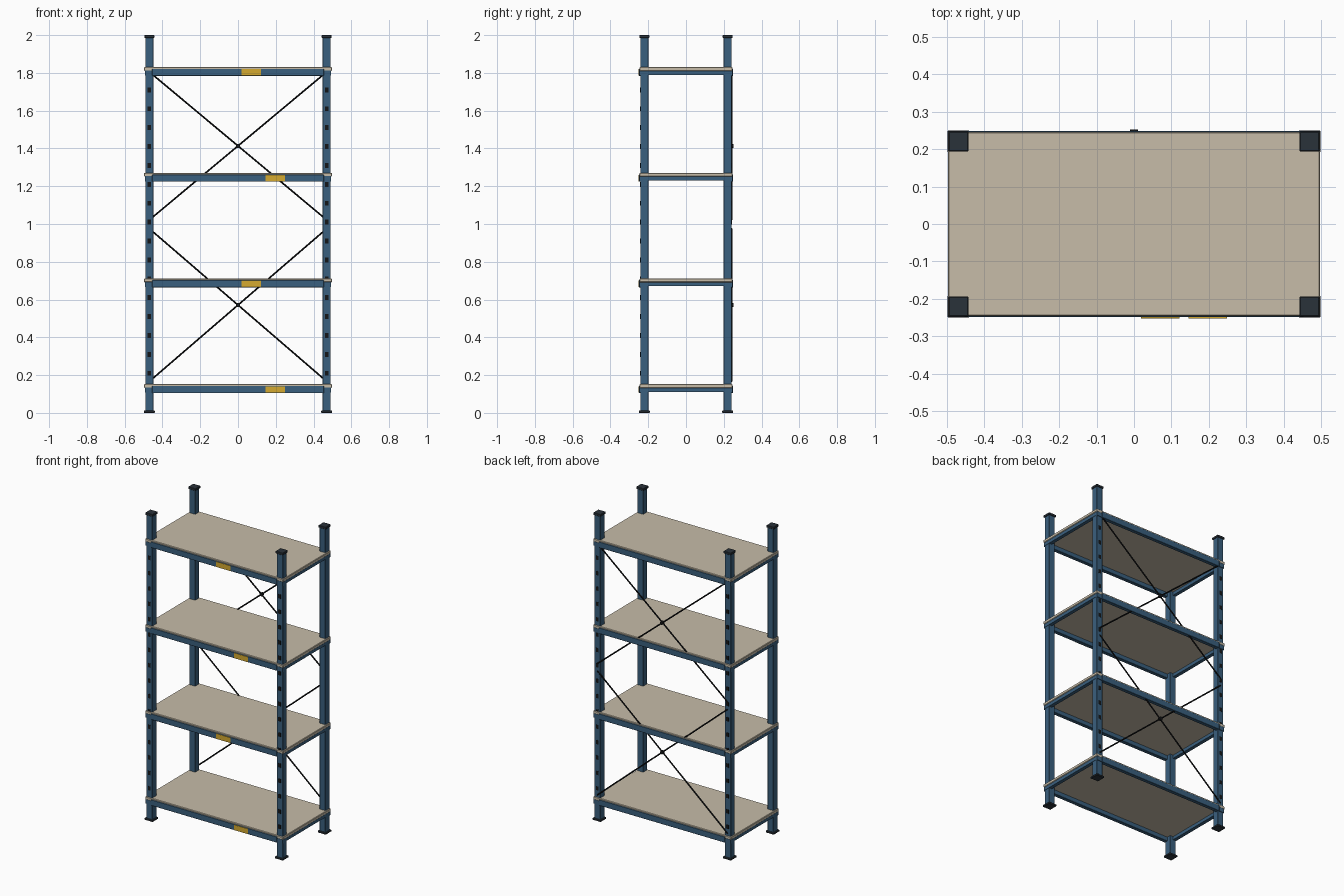
import bpy, bmesh, math
from mathutils import Vector, Matrix

if "Cube" in bpy.data.objects:
    bpy.data.objects.remove(bpy.data.objects["Cube"])


def mat(name, rgb):
    m = bpy.data.materials.new(name)
    m.diffuse_color = (*rgb, 1)
    m.use_nodes = True
    m.node_tree.nodes["Principled BSDF"].inputs["Base Color"].default_value = m.diffuse_color
    return m


BLUE = mat("blue steel", (0.042, 0.117, 0.21))
BEIGE = mat("beige board", (0.57, 0.505, 0.395))
YELLOW = mat("yellow label", (0.66, 0.40, 0.03))
DARK = mat("dark plastic", (0.023, 0.032, 0.042))
BLACK = mat("black metal", (0.007, 0.008, 0.009))


def finish(name, bm, material):
    me = bpy.data.meshes.new(name)
    bm.to_mesh(me)
    bm.free()
    me.materials.append(material)
    ob = bpy.data.objects.new(name, me)
    bpy.context.collection.objects.link(ob)
    return ob


def add_box(bm, x0, x1, y0, y1, z0, z1):
    m = Matrix.Translation(((x0 + x1) / 2, (y0 + y1) / 2, (z0 + z1) / 2))
    m = m @ Matrix.Diagonal((abs(x1 - x0), abs(y1 - y0), abs(z1 - z0), 1))
    bmesh.ops.create_cube(bm, size=1, matrix=m)


def box(name, material, *dims, bevel=0):
    bm = bmesh.new()
    add_box(bm, *dims)
    ob = finish(name, bm, material)
    if bevel:
        b = ob.modifiers.new("bevel", 'BEVEL')
        b.width, b.segments = bevel, 1
    return ob


def rod(name, material, a, b, r, sides=10):
    a, b = Vector(a), Vector(b)
    d = b - a
    bm = bmesh.new()
    m = Matrix.Translation((a + b) / 2) @ d.to_track_quat('Z', 'Y').to_matrix().to_4x4()
    bmesh.ops.create_cone(bm, cap_ends=True, segments=sides, radius1=r, radius2=r,
                          depth=d.length, matrix=m)
    return finish(name, bm, material)


PX, PY, H = 0.469, 0.2205, 0.0215      # post centre and half width

# posts with feet, caps and slots on the front and back faces
for sx, xn in ((-1, "left"), (1, "right")):
    for sy, yn in ((-1, "front"), (1, "back")):
        x, y, tag = sx * PX, sy * PY, f"{yn}_{xn}"
        box(f"post_{tag}", BLUE, x - H, x + H, y - H, y + H, 0.01, 1.99, bevel=0.002)
        box(f"foot_{tag}", DARK, x - .0295, x + .0295, y - .0295, y + .0295, 0, 0.012,
            bevel=0.002)
        box(f"cap_{tag}", DARK, x - .0265, x + .0265, y - .0265, y + .0265, 1.985, 2,
            bevel=0.002)
        bm = bmesh.new()
        for i in range(17):
            z = 0.21 + 0.1 * i
            yf = y + sy * H
            add_box(bm, x - .009, x + .009, yf - .002, yf + .001, z - .013, z + .013)
        finish(f"slots_{tag}", bm, BLACK)

# shelves: board, beams on four sides, end connectors and a label plate
for i in range(4):
    t = 0.152 + 0.5595 * i
    n = i + 1
    box(f"shelf_board_{n}", BEIGE, -.497, .497, -.2465, .2465, t - .02, t, bevel=0.003)
    for s, nm in ((-1, "front"), (1, "back")):
        box(f"{nm}_beam_{n}", BLUE, -.454, .454, s * .225, s * .249, t - .047, t - .009,
            bevel=0.0015)
        for sx, xn in ((-1, "left"), (1, "right")):
            box(f"{nm}_{xn}_connector_{n}", BLUE, sx * .45, sx * .493, s * .238, s * .2465,
                t - .045, t - .018)
    for s, nm in ((-1, "left"), (1, "right")):
        box(f"{nm}_beam_{n}", BLUE, s * .47, s * .493, -.238, .238, t - .041, t - .018)
    lx = 0.07 if i % 2 else 0.197
    if i in (1, 3):
        lx = 0.07
    box(f"label_plate_{n}", YELLOW, lx - .051, lx + .051, -.252, -.248, t - .045, t - .011)

# crossed braces on the back, with a disc at each crossing
for nm, z0, z1 in (("lower", 0.167, 0.975), ("upper", 1.022, 1.805)):
    for s in (-1, 1):
        rod(f"{nm}_brace_{'rising' if s > 0 else 'falling'}", BLACK,
            (-s * PX, .2415, z0), (s * PX, .2415, z1), .0045)
    zc = (z0 + z1) / 2
    rod(f"{nm}_brace_disc", BLACK, (0, .236, zc), (0, .252, zc), .011, 16)
